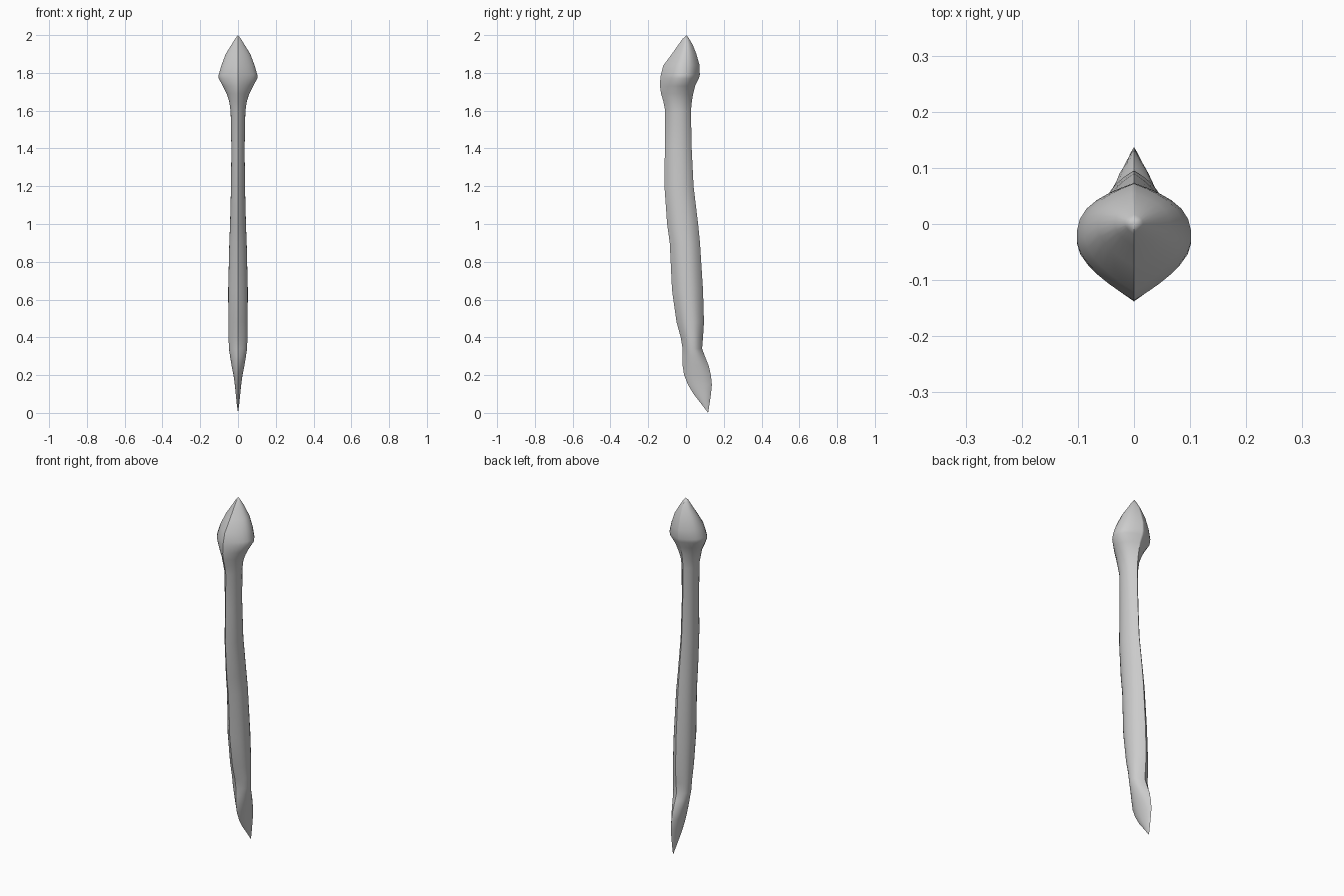
import bpy, bmesh, math

if "Cube" in bpy.data.objects:
    bpy.data.objects.remove(bpy.data.objects["Cube"])

# Cross-sections from tip to tail: z, front y, back y, half width
SECTIONS = [
    (1.98, -0.018, 0.017, 0.016), (1.95, -0.040, 0.035, 0.034),
    (1.90, -0.075, 0.055, 0.065), (1.84, -0.120, 0.072, 0.088),
    (1.79, -0.133, 0.073, 0.102), (1.77, -0.136, 0.068, 0.102),
    (1.73, -0.138, 0.048, 0.080), (1.69, -0.132, 0.038, 0.060),
    (1.65, -0.120, 0.031, 0.047), (1.60, -0.110, 0.026, 0.039),
    (1.40, -0.112, 0.030, 0.035), (1.20, -0.114, 0.040, 0.037),
    (1.00, -0.100, 0.064, 0.042), (0.90, -0.086, 0.074, 0.046),
    (0.65, -0.074, 0.090, 0.052), (0.48, -0.050, 0.095, 0.051),
    (0.40, -0.028, 0.090, 0.050), (0.34, -0.018, 0.085, 0.048),
    (0.30, -0.019, 0.100, 0.042), (0.25, -0.018, 0.120, 0.034),
    (0.20, -0.010, 0.132, 0.024), (0.15, 0.010, 0.137, 0.017),
    (0.10, 0.040, 0.132, 0.012), (0.05, 0.079, 0.125, 0.007),
]
TOP, BOTTOM = (0, 0.003, 2.0), (0, 0.117, 0.0)
N = 8  # steps from side to ridge


def section(z, front, back, w):
    """Rounded ring with a ridge at the front and a softer one at the back."""
    mid, half = (front + back) / 2, (back - front) / 2
    p_front, p_back = (1.7, 3.0) if z > 1.68 else (2.3, 2.5)
    side = []
    for i in range(2 * N + 1):
        s = i / N - 1
        u = math.copysign(math.sin(abs(s) * math.pi / 2), s)
        p = p_front if u < 0 else p_back
        side.append((w * (1 - abs(u) ** p), mid + half * u, z))
    mirrored = [(-x, y, zz) for x, y, zz in side[-2:0:-1]]
    return side + mirrored


# Body: head, shaft and tail lofted as one continuous skin
bm = bmesh.new()
rings = [[bm.verts.new(c) for c in section(*s)] for s in SECTIONS]
count = len(rings[0])
for a, b in zip(rings, rings[1:]):
    for i in range(count):
        j = (i + 1) % count
        bm.faces.new((a[i], b[i], b[j], a[j]))

# Pointed ends
for ring, tip in ((rings[0], TOP), (rings[-1], BOTTOM)):
    v = bm.verts.new(tip)
    for i in range(count):
        bm.faces.new((ring[i], ring[(i + 1) % count], v))

bmesh.ops.recalc_face_normals(bm, faces=bm.faces)
mesh = bpy.data.meshes.new("spindle_body")
bm.to_mesh(mesh)
bm.free()
body = bpy.data.objects.new("spindle_body", mesh)
bpy.context.collection.objects.link(body)
bpy.context.view_layer.objects.active = body
body.select_set(True)
bpy.ops.object.shade_smooth_by_angle(angle=math.radians(40))
